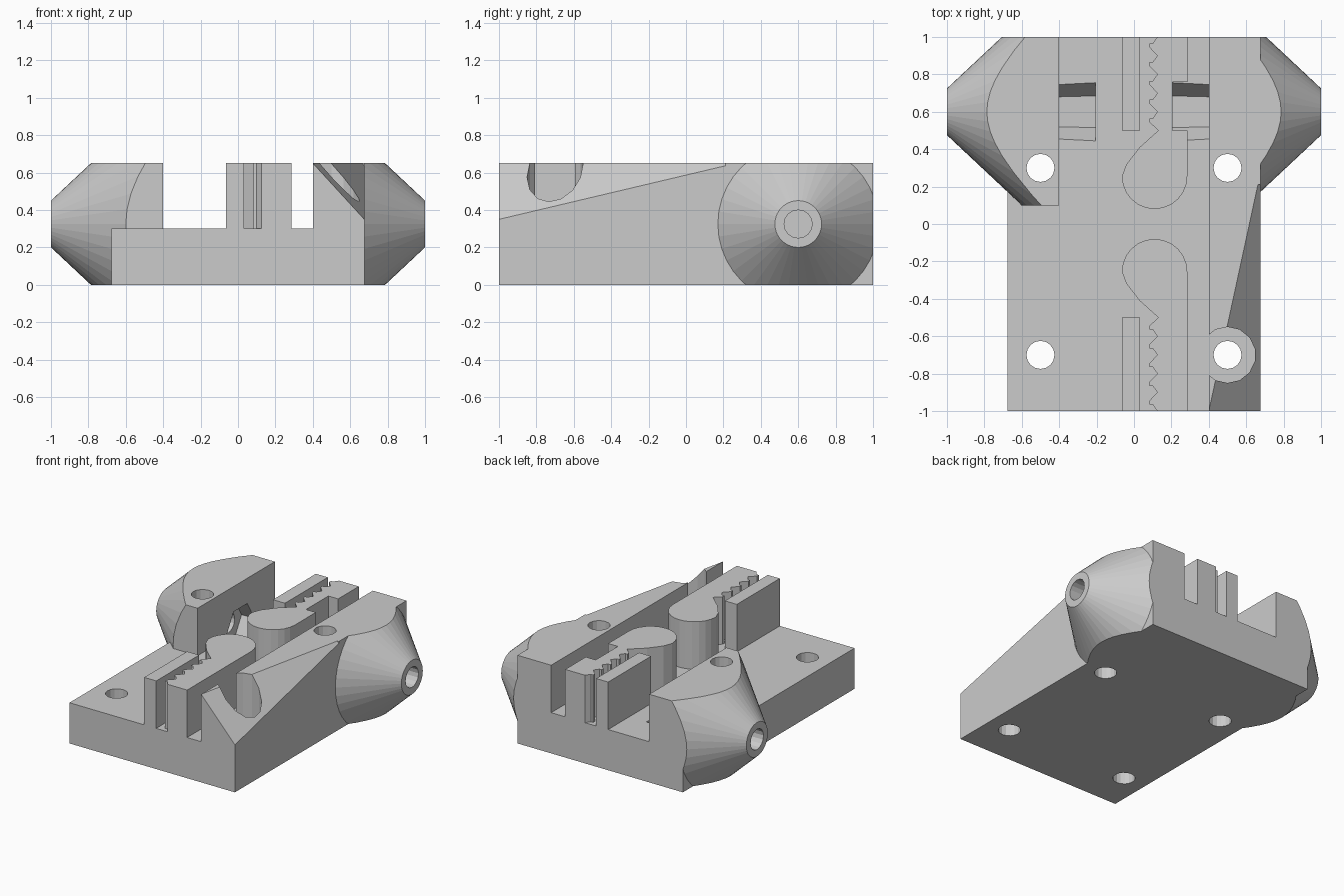
import bpy, bmesh
from math import pi, cos, sin
from mathutils import Matrix, Vector

old = bpy.data.objects.get("Cube")
if old:
    bpy.data.objects.remove(old, do_unlink=True)

TOP, FLOOR, SIDE = 0.65, 0.30, 0.675      # full height, slab height, slab half width
AXIS = Vector((0, 0.6, 0.325))            # centre line of the side bosses

grey = bpy.data.materials.new("plastic_grey")
grey.use_nodes = True
grey.diffuse_color = (0.6, 0.6, 0.6, 1)
grey.node_tree.nodes["Principled BSDF"].inputs["Base Color"].default_value = (0.6, 0.6, 0.6, 1)


def finish(name, bm):
    bmesh.ops.recalc_face_normals(bm, faces=bm.faces)
    mesh = bpy.data.meshes.new(name)
    bm.to_mesh(mesh)
    bm.free()
    mesh.materials.append(grey)
    obj = bpy.data.objects.new(name, mesh)
    bpy.context.collection.objects.link(obj)
    return obj


def box(name, x, y, z):
    bm = bmesh.new()
    size = Matrix.Diagonal((x[1] - x[0], y[1] - y[0], z[1] - z[0], 1))
    mid = Matrix.Translation((sum(x) / 2, sum(y) / 2, sum(z) / 2))
    bmesh.ops.create_cube(bm, size=1, matrix=mid @ size)
    return finish(name, bm)


def frustum(name, a, b, ra, rb, sides):
    """Cone or cylinder from point a to point b, along x or z."""
    a, b = Vector(a), Vector(b)
    turn = Matrix.Rotation(pi / 2, 4, 'Y') if abs(b.x - a.x) > 0.001 else Matrix()
    if b.x < a.x:
        a, b, ra, rb = b, a, rb, ra
    bm = bmesh.new()
    bmesh.ops.create_cone(bm, cap_ends=True, segments=sides, radius1=ra, radius2=rb,
                          depth=(b - a).length,
                          matrix=Matrix.Translation((a + b) / 2) @ turn)
    return finish(name, bm)


def prism(name, outline, z0, z1):
    bm = bmesh.new()
    face = bm.faces.new([bm.verts.new((x, y, z0)) for x, y in outline])
    top = bmesh.ops.extrude_face_region(bm, geom=[face])["geom"]
    bmesh.ops.translate(bm, vec=(0, 0, z1 - z0),
                        verts=[v for v in top if isinstance(v, bmesh.types.BMVert)])
    return finish(name, bm)


def combine(target, tool, operation):
    """Apply a boolean and throw the tool away."""
    mod = target.modifiers.new("cut", 'BOOLEAN')
    mod.operation, mod.solver, mod.object = operation, 'EXACT', tool
    bpy.context.view_layer.update()
    graph = bpy.context.evaluated_depsgraph_get()
    mesh = bpy.data.meshes.new_from_object(target.evaluated_get(graph))
    target.modifiers.clear()
    target.data = mesh
    bpy.data.objects.remove(tool, do_unlink=True)


def along(x):
    return AXIS + Vector((x, 0, 0))


def nut_cutter(side, inner):
    return frustum("nut_cutter", along(side * inner), along(side * 0.5), 0.17, 0.155, 6)


# Slab with the tall block on one side
carriage = box("carriage_body", (-SIDE, SIDE), (-1, 1), (0, FLOOR))
combine(carriage, box("block", (0.4, SIDE), (-1, 1), (0, TOP)), 'UNION')

# Conical bosses on both sides, trimmed to the body's height and back
for side in (-1, 1):
    boss = frustum("boss", along(side * 0.4), along(side), 0.6875, 0.125, 40)
    combine(boss, box("trim", (-2, 2), (0.1, 1), (0, TOP)), 'INTERSECT')
    combine(carriage, boss, 'UNION')

# Sloping cut on the front corner of the block
bm = bmesh.new()
for y in (-1.1, 0.21):
    rise = (y + 1) * 0.2365
    for x, z in ((0.4 + (rise - 0.15) / 1.091, 0.8), (0.8, 0.8),
                 (0.8, TOP - 0.4 * 1.091 + rise)):
        bm.verts.new((x, y, z))
bmesh.ops.convex_hull(bm, input=bm.verts)
combine(carriage, finish("ramp_cutter", bm), 'DIFFERENCE')

# Counterbore and the four mounting holes
combine(carriage, frustum("counterbore", (0.5, -0.7, FLOOR), (0.5, -0.7, 0.9),
                          0.15, 0.15, 14), 'DIFFERENCE')
for x in (-0.5, 0.5):
    for y in (-0.7, 0.3):
        combine(carriage, frustum("hole", (x, y, -0.1), (x, y, 0.9), 0.075, 0.075, 16),
                'DIFFERENCE')

# Rod bores and tapered hexagonal nut pockets
for side in (-1, 1):
    combine(carriage, nut_cutter(side, 0.205), 'DIFFERENCE')
    combine(carriage, frustum("bore", along(side * 0.45), along(side * 1.1),
                              0.075, 0.075, 16), 'DIFFERENCE')


def belt_clamp(name, s):
    """Toothed bar ending in a rounded post; s is the end of the body it sits on."""
    outline = [(0.285, 1)]
    for i in range(13):
        a = -pi * i / 12
        outline.append((0.11 + 0.175 * cos(a), 0.255 + 0.175 * sin(a)))
    outline += [(-0.04, 0.32), (0.03, 0.41), (0.13, 0.5)]
    for i in range(5):
        y = 0.5 + 0.1 * i
        outline += [(0.082, y + 0.045), (0.082, y + 0.065),
                    (0.1, y + 0.065), (0.125, y + 0.1)]
    return prism(name, [(x, s * y) for x, y in outline], FLOOR, TOP)


# Belt clamps and their fences at each end
for s, place in ((-1, "front"), (1, "back")):
    clamp = belt_clamp(place + "_belt_clamp", s)
    box(place + "_belt_fence", (-0.065, 0.033), sorted((s * 0.5, s)), (FLOOR, TOP))

# Room for the nut in the back clamp
combine(clamp, box("slot", (0.205, 0.4), (0.5, 0.76), (0.2, 0.8)), 'DIFFERENCE')
combine(clamp, nut_cutter(1, 0.205), 'DIFFERENCE')
